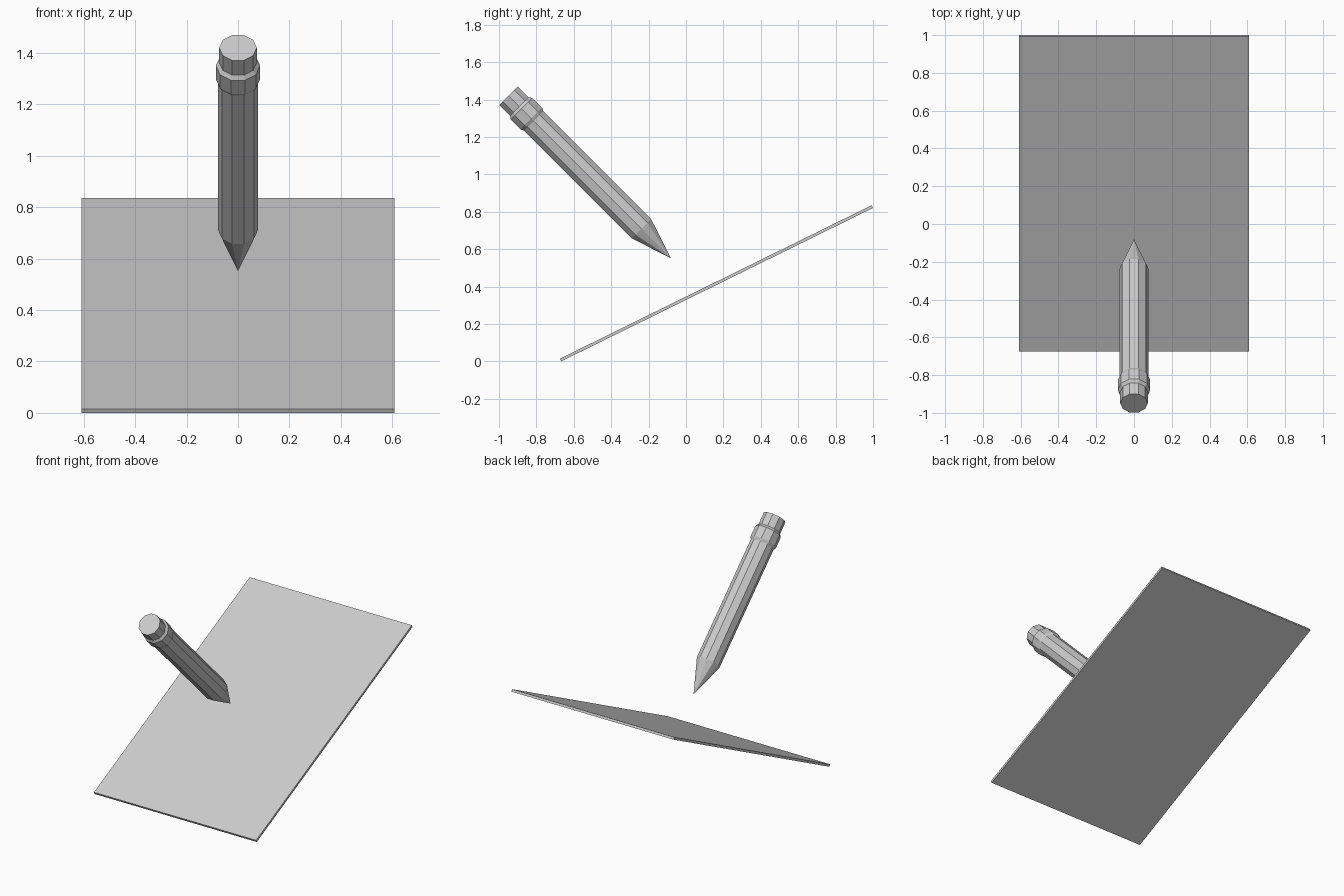
import bpy, bmesh, math
from mathutils import Vector, Matrix

if "Cube" in bpy.data.objects:
    bpy.data.objects.remove(bpy.data.objects["Cube"])

SIDES = 10
END = Vector((0, -0.949, 1.42))            # centre of the eraser end
S = math.sqrt(0.5)
AXIS = Vector((0, S, -S))                  # pencil points down at 45 degrees
RIGHT, UP = Vector((1, 0, 0)), Vector((0, S, S))


def add_object(name, bm):
    mesh = bpy.data.meshes.new(name)
    bm.to_mesh(mesh)
    bm.free()
    ob = bpy.data.objects.new(name, mesh)
    bpy.context.collection.objects.link(ob)
    return ob


def turned(name, profile, cap_start=False):
    """Ten-sided part along the pencil axis from (distance, radius) pairs."""
    bm = bmesh.new()
    rings = []
    for d, r in profile:
        ring = []
        for i in range(SIDES):
            a = 2 * math.pi * i / SIDES
            ring.append(bm.verts.new(
                END + AXIS * d + r * (RIGHT * math.cos(a) + UP * math.sin(a))))
        rings.append(ring)
    for a, b in zip(rings, rings[1:]):
        for i in range(SIDES):
            j = (i + 1) % SIDES
            bm.faces.new((a[i], b[i], b[j], a[j]))
    if cap_start:
        bm.faces.new(rings[0])
    bmesh.ops.remove_doubles(bm, verts=bm.verts[:], dist=1e-5)
    return add_object(name, bm)


# Pencil: eraser, metal band, shaft and sharpened point
turned("eraser", [(0, 0.073), (0.082, 0.073)], cap_start=True)
turned("metal_band", [(0.082, 0.073), (0.098, 0.086), (0.172, 0.086), (0.19, 0.077)])
turned("pencil_shaft", [(0.19, 0.077), (1.005, 0.077)])
turned("pencil_point", [(1.005, 0.077), (1.228, 0.0)])

# Tilted sheet of paper
bm = bmesh.new()
bmesh.ops.create_cube(bm, size=1)
bm.transform(Matrix.Translation((0, 0.163, 0.4175))
             @ Matrix.Rotation(math.radians(26.2), 4, 'X')
             @ Matrix.Diagonal((1.216, 1.858, 0.016, 1)))
add_object("paper_sheet", bm)
